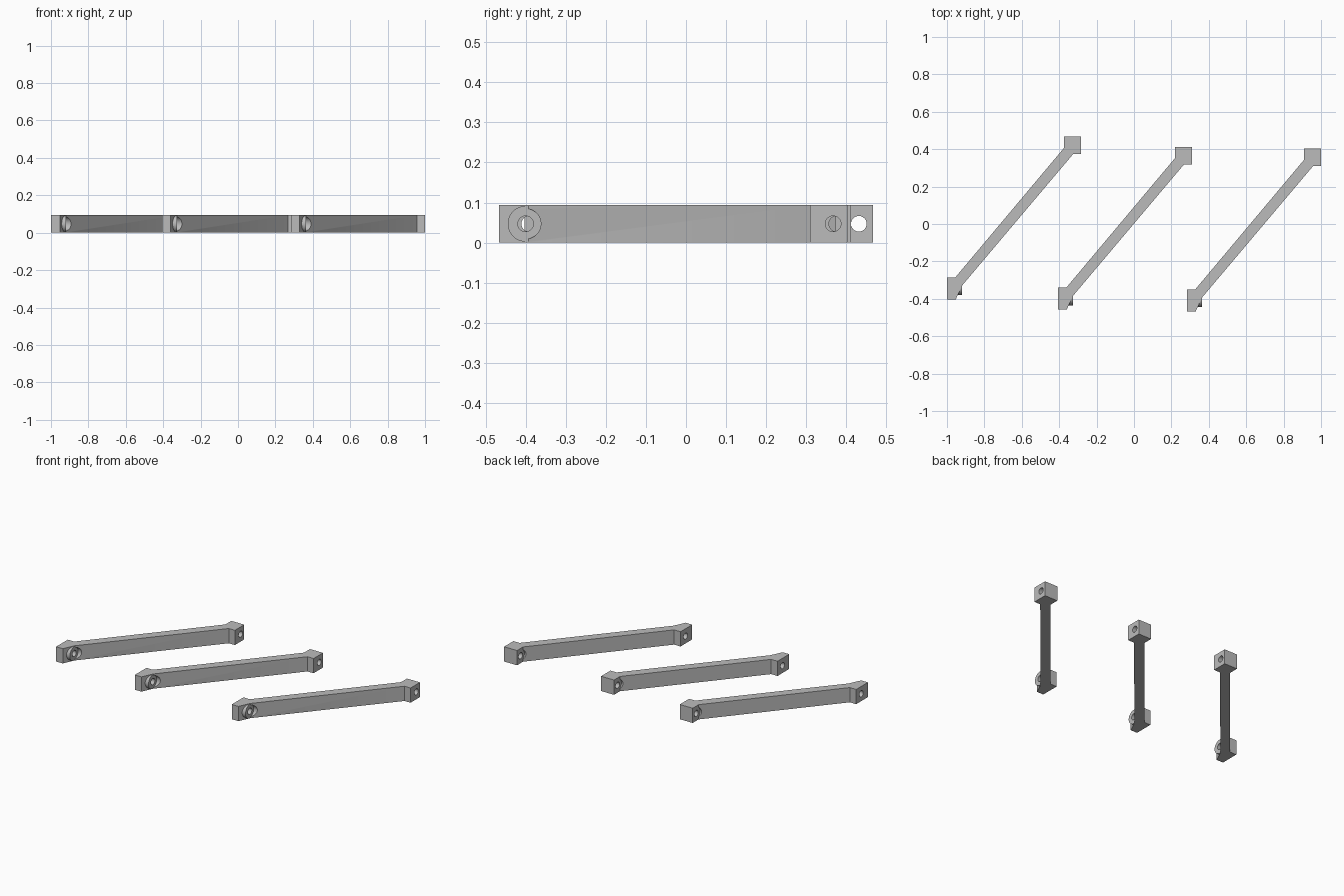
import bpy, bmesh, math
from mathutils import Matrix

if "Cube" in bpy.data.objects:
    bpy.data.objects.remove(bpy.data.objects["Cube"])

H = 0.094            # arm height
LOW, HIGH = 0.067, 0.834   # bolt hole positions along y

grey = bpy.data.materials.new("plain grey")
grey.diffuse_color = (0.5, 0.5, 0.5, 1)
grey.use_nodes = True
grey.node_tree.nodes["Principled BSDF"].inputs["Base Color"].default_value = grey.diffuse_color


def add_object(name, bm):
    mesh = bpy.data.meshes.new(name)
    bmesh.ops.recalc_face_normals(bm, faces=bm.faces)
    bm.to_mesh(mesh)
    bm.free()
    mesh.materials.append(grey)
    ob = bpy.data.objects.new(name, mesh)
    bpy.context.collection.objects.link(ob)
    return ob


def x_cylinder(name, x0, x1, y, r):
    bm = bmesh.new()
    place = Matrix.Translation(((x0 + x1) / 2, y, H / 2)) @ Matrix.Rotation(math.pi / 2, 4, 'Y')
    bmesh.ops.create_cone(bm, cap_ends=True, segments=48, radius1=r, radius2=r,
                          depth=x1 - x0, matrix=place)
    return add_object(name, bm)


def boolean(target, tool, operation):
    mod = target.modifiers.new(operation.lower(), 'BOOLEAN')
    mod.operation = operation
    mod.solver = 'EXACT'
    mod.object = tool
    bpy.ops.object.select_all(action='DESELECT')
    bpy.context.view_layer.objects.active = target
    target.select_set(True)
    bpy.ops.object.modifier_apply(modifier=mod.name)
    bpy.data.objects.remove(tool)


# Arm body: slanted bar with a block at each end
outline = [(0, 0), (0.047, 0), (0.081, 0.074), (0.674, 0.776), (0.717, 0.776),
           (0.717, 0.87), (0.626, 0.87), (0.626, 0.81), (0.045, 0.118), (0, 0.118)]
bm = bmesh.new()
face = bm.faces.new([bm.verts.new((x, y, 0)) for x, y in outline])
top = bmesh.ops.extrude_face_region(bm, geom=[face])["geom"]
bmesh.ops.translate(bm, vec=(0, 0, H), verts=[v for v in top if isinstance(v, bmesh.types.BMVert)])
arm = add_object("left_arm", bm)

# Round bolt seat, clearance recesses and through holes
boolean(arm, x_cylinder("bolt_seat", 0.02, 0.081, LOW, 0.0445), 'UNION')
boolean(arm, x_cylinder("low_recess", 0.081, 0.25, LOW, 0.038), 'DIFFERENCE')
boolean(arm, x_cylinder("high_recess", 0.48, 0.626, HIGH, 0.038), 'DIFFERENCE')
boolean(arm, x_cylinder("low_hole", -0.1, 0.25, LOW, 0.0195), 'DIFFERENCE')
boolean(arm, x_cylinder("high_hole", 0.5, 0.8, HIGH, 0.0195), 'DIFFERENCE')
bpy.ops.object.shade_smooth_by_angle(angle=math.radians(30))

# Three identical arms
arm.location = (-1, -0.403, 0)
for name, x, y in (("middle_arm", -0.407, -0.458), ("right_arm", 0.283, -0.467)):
    copy = bpy.data.objects.new(name, arm.data)
    copy.location = (x, y, 0)
    bpy.context.collection.objects.link(copy)
